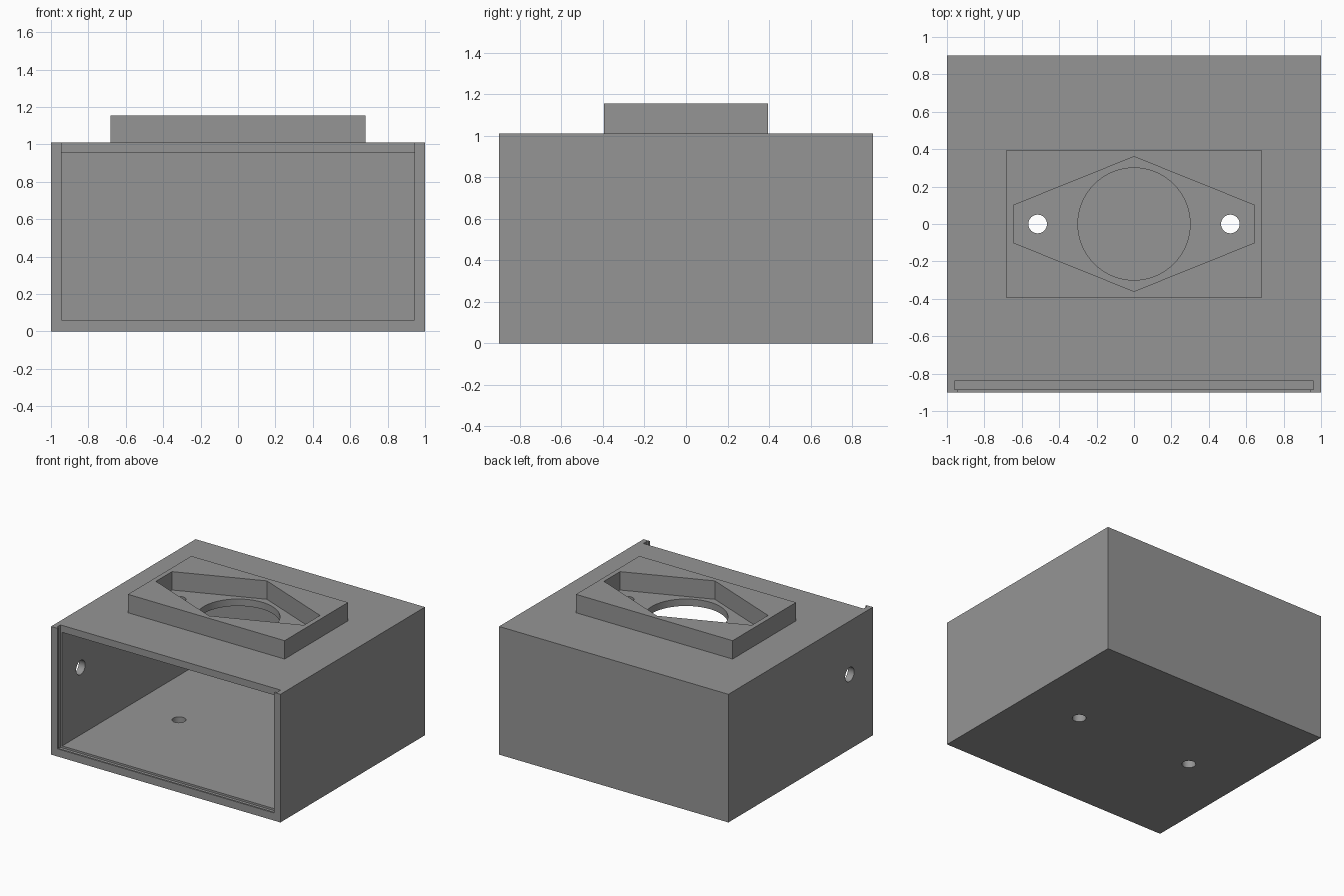
import bpy, bmesh, math

if "Cube" in bpy.data.objects:
    bpy.data.objects.remove(bpy.data.objects["Cube"])

grey = bpy.data.materials.new("plain grey")
grey.diffuse_color = (0.3, 0.3, 0.3, 1)
grey.use_nodes = True
grey.node_tree.nodes["Principled BSDF"].inputs["Base Color"].default_value = grey.diffuse_color


def prism(name, points, z0, z1):
    """Extrude a flat outline from z0 up to z1."""
    bm = bmesh.new()
    face = bm.faces.new([bm.verts.new((x, y, z0)) for x, y in points])
    up = bmesh.ops.extrude_face_region(bm, geom=[face])["geom"]
    for v in up:
        if isinstance(v, bmesh.types.BMVert):
            v.co.z = z1
    bmesh.ops.recalc_face_normals(bm, faces=bm.faces[:])
    mesh = bpy.data.meshes.new(name)
    bm.to_mesh(mesh)
    bm.free()
    mesh.materials.append(grey)
    ob = bpy.data.objects.new(name, mesh)
    bpy.context.collection.objects.link(ob)
    return ob


def box(name, x, y0, y1, z0, z1):
    return prism(name, [(-x, y0), (x, y0), (x, y1), (-x, y1)], z0, z1)


def disc(name, cx, r, z0, z1, n=64):
    ring = [(cx + r * math.cos(math.tau * i / n), r * math.sin(math.tau * i / n)) for i in range(n)]
    return prism(name, ring, z0, z1)


def combine(target, tool, operation):
    """Apply a boolean and discard the tool object."""
    bpy.context.view_layer.objects.active = target
    mod = target.modifiers.new("bool", "BOOLEAN")
    mod.operation = operation
    mod.solver = "EXACT"
    mod.object = tool
    bpy.ops.object.modifier_apply(modifier=mod.name)
    bpy.data.objects.remove(tool)


# Box shell with raised mounting block on the roof
case = box("enclosure", 1.0, -0.9, 0.9, 0, 1.01)
combine(case, box("mount_block", 0.683, -0.395, 0.395, 0.98, 1.155), "UNION")

# Lid slot: groove open at the top, with a narrower front opening
combine(case, box("lid_groove", 0.96, -0.885, -0.84, 0.045, 1.3), "DIFFERENCE")
combine(case, box("front_opening", 0.945, -1.0, -0.86, 0.06, 1.3), "DIFFERENCE")

# Hollow interior
combine(case, box("cavity", 0.945, -0.87, 0.84, 0.06, 0.955), "DIFFERENCE")

# Six-sided pocket in the block, and the large round roof hole
hexagon = [(0.645, -0.1), (0.645, 0.1), (0, 0.36), (-0.645, 0.1), (-0.645, -0.1), (0, -0.36)]
combine(case, prism("pocket", hexagon, 1.01, 1.3), "DIFFERENCE")
combine(case, disc("roof_hole", 0, 0.3, 0.8, 1.1), "DIFFERENCE")

# Screw holes through roof and floor
for x in (-0.515, 0.515):
    combine(case, disc("screw_hole", x, 0.05, -0.2, 1.2, 32), "DIFFERENCE")

# Cable hole in the left wall
cable = disc("cable_hole", 0, 0.056, -0.15, 0.15, 32)
cable.rotation_euler = (0, math.pi / 2, 0)
cable.location = (-0.97, -0.61, 0.59)
bpy.context.view_layer.update()
combine(case, cable, "DIFFERENCE")

# Smooth round walls, crisp corners
case.select_set(True)
bpy.context.view_layer.objects.active = case
bpy.ops.object.shade_smooth_by_angle(angle=math.radians(30))
